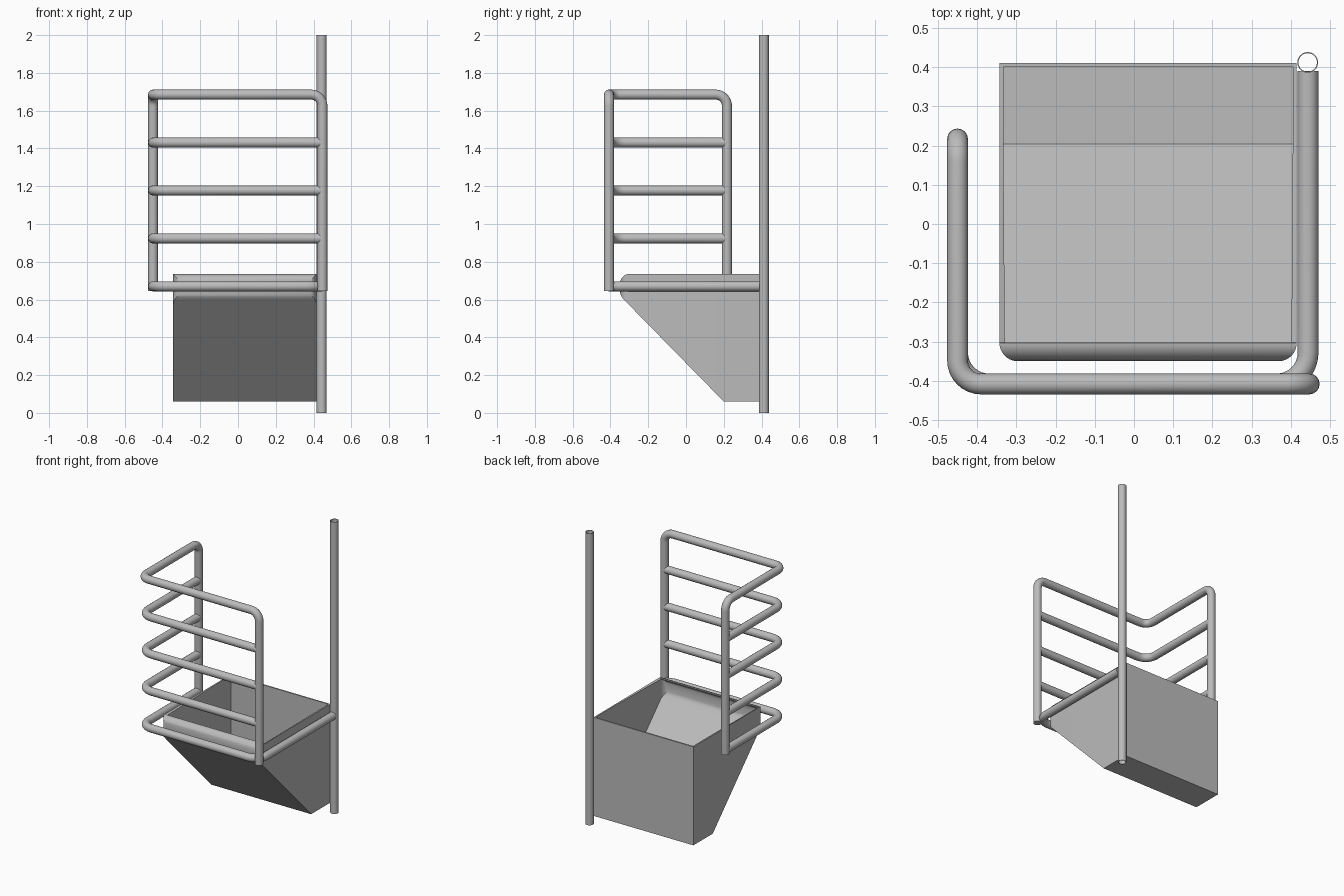
import bpy, bmesh, math
from mathutils import Vector

cube = bpy.data.objects.get("Cube")
if cube:
    bpy.data.objects.remove(cube)

metal = bpy.data.materials.new("grey_metal")
metal.use_nodes = True
GREY = (0.5, 0.5, 0.5, 1)
metal.diffuse_color = GREY
metal.node_tree.nodes["Principled BSDF"].inputs["Base Color"].default_value = GREY


def finish(obj, angle=35):
    """Apply modifiers, assign the material and shade smooth."""
    bpy.ops.object.select_all(action='DESELECT')
    obj.select_set(True)
    bpy.context.view_layer.objects.active = obj
    for mod in list(obj.modifiers):
        bpy.ops.object.modifier_apply(modifier=mod.name)
    obj.data.materials.clear()
    obj.data.materials.append(metal)
    bpy.ops.object.shade_smooth_by_angle(angle=math.radians(angle))


def fillet(points, radius, steps=8):
    """Round every inner right-angle corner of a path with an arc."""
    pts = [Vector(p) for p in points]
    path = [pts[0]]
    for a, b, c in zip(pts, pts[1:], pts[2:]):
        u, v = (a - b).normalized(), (c - b).normalized()
        centre = b + (u + v) * radius
        for i in range(steps + 1):
            t = math.pi / 2 * i / steps
            path.append(centre - v * radius * math.cos(t) - u * radius * math.sin(t))
    return path + [pts[-1]]


def tube(name, points, radius=0.08):
    """Round bar that follows a filleted path."""
    curve = bpy.data.curves.new(name, 'CURVE')
    curve.dimensions = '3D'
    curve.bevel_depth = 0.0265
    curve.bevel_resolution = 6
    curve.use_fill_caps = True
    path = fillet(points, radius)
    spline = curve.splines.new('POLY')
    spline.points.add(len(path) - 1)
    for point, co in zip(spline.points, path):
        point.co = (*co, 1)
    temp = bpy.data.objects.new(name + "_path", curve)
    bpy.context.collection.objects.link(temp)
    bpy.context.view_layer.update()
    deps = bpy.context.evaluated_depsgraph_get()
    mesh = bpy.data.meshes.new_from_object(temp.evaluated_get(deps))
    bpy.data.objects.remove(temp)
    obj = bpy.data.objects.new(name, mesh)
    bpy.context.collection.objects.link(obj)
    finish(obj)


# Guard rails
LEFT, RIGHT, FRONT, BACK = -0.45, 0.447, -0.408, 0.217
LOW, TOP, FOOT = 0.67, 1.685, 0.645
tube("guard_frame", [(LEFT, BACK, FOOT), (LEFT, BACK, TOP), (LEFT, FRONT, TOP),
                     (RIGHT, FRONT, TOP), (RIGHT, FRONT, FOOT)], 0.06)
for i in range(1, 4):
    z = LOW + (TOP - LOW) * i / 4
    tube(f"guard_rail_{i}", [(LEFT, BACK, z), (LEFT, FRONT, z), (RIGHT, FRONT, z)])
tube("base_rail", [(LEFT, BACK, LOW), (LEFT, FRONT, LOW),
                   (RIGHT - 0.003, FRONT, LOW), (RIGHT - 0.003, 0.39, LOW)])

# Hollow upright pole, open at both ends
bm = bmesh.new()
bmesh.ops.create_cone(bm, cap_ends=False, segments=32, radius1=0.0265, radius2=0.0265, depth=2)
mesh = bpy.data.meshes.new("upright_pole")
bm.to_mesh(mesh)
bm.free()
pole = bpy.data.objects.new("upright_pole", mesh)
pole.location = (0.443, 0.412, 1)
bpy.context.collection.objects.link(pole)
wall = pole.modifiers.new("wall", 'SOLIDIFY')
wall.thickness = 0.003
finish(pole)

# Open hopper: rectangular sections lofted from the rounded front to the back
MID, HALF, RIM, LIP, R = 0.036, 0.379, 0.735, -0.303, 0.047
STEPS = 10
sections = []
for i in range(STEPS, -1, -1):
    t = math.pi / 2 * i / STEPS
    y = LIP - R * math.sin(t)
    drop = 1 - math.cos(t)
    bottom = 0.06 + 1.02 * (0.2 - y) + 0.02 * math.sin(t) ** 8
    sections.append((y, bottom, RIM - 0.055 * drop, HALF - R * drop))
sections += [(0.2, 0.06, RIM, HALF), (0.41, 0.06, RIM, HALF)]

bm = bmesh.new()
rings = [[bm.verts.new((MID + sx * w, y, z))
          for sx, z in ((-1, lo), (1, lo), (1, hi), (-1, hi))]
         for y, lo, hi, w in sections]
opening = []
bm.faces.new(rings[0])
bm.faces.new(rings[-1])
for n, (a, b) in enumerate(zip(rings, rings[1:])):
    for k in range(4):
        j = (k + 1) % 4
        face = bm.faces.new((a[k], a[j], b[j], b[k]))
        if k == 2 and n >= STEPS:
            opening.append(face)
bmesh.ops.recalc_face_normals(bm, faces=bm.faces)
bmesh.ops.delete(bm, geom=opening, context='FACES')
mesh = bpy.data.meshes.new("hopper")
bm.to_mesh(mesh)
bm.free()
hopper = bpy.data.objects.new("hopper", mesh)
bpy.context.collection.objects.link(hopper)
wall = hopper.modifiers.new("wall", 'SOLIDIFY')
wall.thickness = 0.01
wall.offset = -1
wall.use_even_offset = True
finish(hopper, 30)
